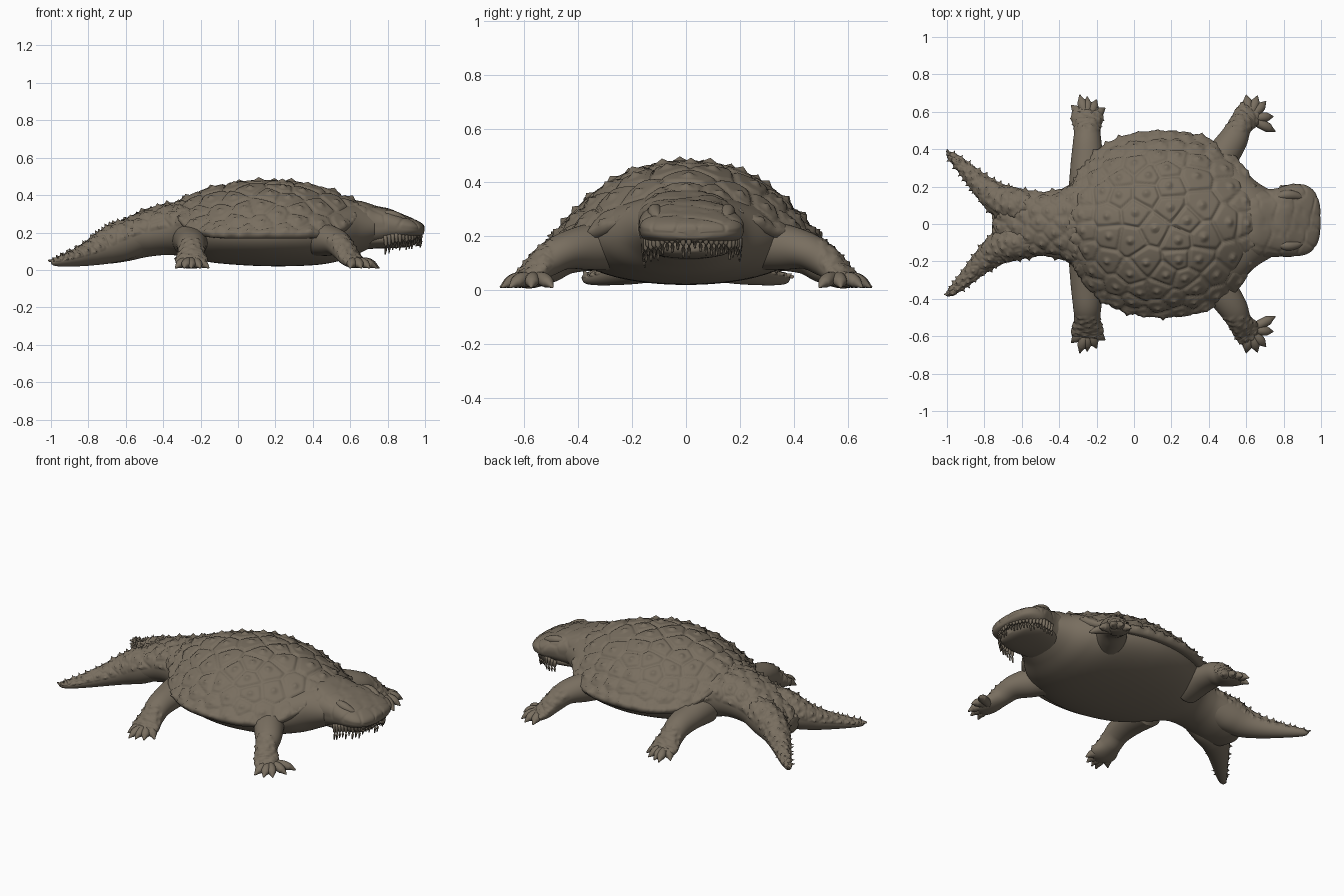
import bpy, bmesh, math, random
from mathutils import Vector, kdtree

if "Cube" in bpy.data.objects:
    bpy.data.objects.remove(bpy.data.objects["Cube"])

random.seed(4)
hide = bpy.data.materials.new("brown_hide")
hide.diffuse_color = (0.19, 0.157, 0.116, 1)
hide.use_nodes = True
hide.node_tree.nodes["Principled BSDF"].inputs["Base Color"].default_value = hide.diffuse_color


def make_object(name, bm):
    bmesh.ops.recalc_face_normals(bm, faces=bm.faces[:])
    mesh = bpy.data.meshes.new(name)
    bm.to_mesh(mesh)
    bm.free()
    mesh.materials.append(hide)
    for p in mesh.polygons:
        p.use_smooth = True
    obj = bpy.data.objects.new(name, mesh)
    bpy.context.collection.objects.link(obj)
    return obj


def spline(pts, steps):
    """Catmull-Rom through points with any number of components."""
    out, n = [], len(pts) - 1
    for i in range(steps + 1):
        u = i / steps * n
        k = min(int(u), n - 1)
        t = u - k
        a, b, c, d = (pts[max(0, min(n, k + j))] for j in (-1, 0, 1, 2))
        out.append([0.5 * (2 * q + (r - p) * t + (2 * p - 5 * q + 4 * r - s) * t * t
                           + (3 * q - p - 3 * r + s) * t ** 3) for p, q, r, s in zip(a, b, c, d)])
    return out


def loft(bm, pts, seg=24, steps=40, e=2.0, upright=False):
    """Skin superelliptic rings along (x, y, z, half width, half height) points."""
    path = spline(pts, steps)
    rings = []
    for i, (x, y, z, w, h) in enumerate(path):
        a, b = path[max(i - 1, 0)], path[min(i + 1, steps)]
        t = Vector((1, 0, 0)) if upright else (Vector(b[:3]) - Vector(a[:3])).normalized()
        side = t.cross(Vector((0, 0, 1)))
        side = side.normalized() if side.length > 0.02 else Vector((0, 1, 0))
        up = side.cross(t)
        ring = []
        for k in range(seg):
            c, s = math.cos(2 * math.pi * k / seg), math.sin(2 * math.pi * k / seg)
            c = math.copysign(abs(c) ** (2 / e), c)
            s = math.copysign(abs(s) ** (2 / e), s)
            ring.append(bm.verts.new(Vector((x, y, z)) + side * c * max(w, .003) + up * s * max(h, .003)))
        rings.append(ring)
    for r0, r1 in zip(rings, rings[1:]):
        for k in range(seg):
            bm.faces.new((r0[k], r0[k - 1], r1[k - 1], r1[k]))
    bm.faces.new(rings[0])
    bm.faces.new(rings[-1])


def plates(obj, spacing, height, spike, mask):
    """Raise irregular scales, parted by grooves and tipped by knobs."""
    verts = obj.data.vertices
    normals = [v.normal.copy() for v in verts]
    chosen = [v.index for v in verts if mask(v.co, normals[v.index])]
    order = chosen[:]
    random.shuffle(order)
    seeds = []
    for i in order:
        co = verts[i].co
        gap = spacing(co) ** 2
        if all((co - s).length_squared > gap for s in seeds):
            seeds.append(co.copy())
    kd = kdtree.KDTree(len(seeds))
    for i, s in enumerate(seeds):
        kd.insert(s, i)
    kd.balance()
    for i in chosen:
        co = verts[i].co
        gap = spacing(co)
        near = kd.find_n(co, 2)
        d1, d2 = near[0][2], near[1][2]
        lift = height * (min((d2 - d1) / gap / 0.25, 1) - 0.5)
        lift += spike * max(0, 1 - d1 / (0.24 * gap))
        verts[i].co = co + normals[i] * lift


# Domed shell: polar grid over a superelliptic outline, with a turned-under lip
bm = bmesh.new()
N, R = 220, 75
rings = []
profile = [(i / R, 0) for i in range(1, R + 1)] + [(1.0, -.012), (.985, -.026), (.95, -.028), (.85, -.01)]
for r, drop in profile:
    ring = []
    for k in range(N):
        a = 2 * math.pi * k / N
        c, s = math.cos(a), math.sin(a)
        edge = (abs(c) ** 2.3 + abs(s) ** 2.3) ** (-1 / 2.3)
        rim = .195 + .15 * abs(c) ** 6
        z = rim + (.475 - rim) * (1 - min(r, 1) ** 2.3) if drop == 0 else rim + drop
        ring.append(bm.verts.new((.155 + .51 * edge * r * c, .495 * edge * r * s, z)))
    rings.append(ring)
for r0, r1 in zip(rings, rings[1:]):
    for k in range(N):
        bm.faces.new((r0[k], r0[k - 1], r1[k - 1], r1[k]))
bm.faces.new(rings[0])
bm.faces.new(rings[-1])
shell = make_object("shell", bm)


def shell_gap(co):
    r = min(1, math.hypot((co.x - .155) / .52, co.y / .5))
    return .115 - .045 * r ** 2 + .02 * (co.x > .35)


plates(shell, shell_gap, .013, .016, lambda co, n: n.z > 0.05)

# Body with belly, neck root and tail root
bm = bmesh.new()
loft(bm, [(x, 0, (b + t) / 2, w, (t - b) / 2) for x, w, b, t in (
    (-.755, .06, .06, .15), (-.70, .15, .035, .21), (-.60, .18, .045, .27), (-.48, .17, .07, .325),
    (-.36, .20, .08, .355), (-.25, .30, .06, .36), (-.10, .40, .035, .36), (.15, .45, .02, .36),
    (.40, .41, .025, .36), (.55, .32, .05, .36), (.65, .23, .09, .36), (.73, .18, .13, .33))],
    96, 160, 2.1, True)
body = make_object("body", bm)
plates(body, lambda co: .065, .010, .016, lambda co, n: co.x < -.3 and n.z > .15)

# Head, upper part, slightly turned and blunt
bm = bmesh.new()
loft(bm, [(x, y, (b + t) / 2, w, (t - b) / 2) for x, y, w, b, t in (
    (.58, 0, .17, .12, .37), (.66, 0, .185, .12, .365), (.74, .005, .18, .13, .34),
    (.81, .015, .188, .145, .325), (.87, .022, .193, .155, .30), (.93, .022, .178, .17, .275),
    (.97, .022, .14, .18, .255), (.99, .022, .085, .19, .24), (.995, .022, .03, .2, .225))],
    72, 90, 2.5, True)
head = make_object("head", bm)
plates(head, lambda co: .075, .005, 0, lambda co, n: n.z > 0 and co.x > .62)

# Lower jaw, set back under the lip
bm = bmesh.new()
loft(bm, [(.66, 0, .17, .13, .06), (.76, .01, .165, .155, .05), (.85, .02, .16, .155, .042),
          (.92, .02, .16, .125, .035), (.95, .02, .165, .06, .025), (.955, .02, .165, .01, .01)],
     32, 40, 2.2, True)
make_object("lower_jaw", bm)

# Fringe of teeth around the upper lip
bm = bmesh.new()
for i in range(30):
    a = math.radians(-100 + 200 * i / 29)
    x, y = .815 + .16 * math.cos(a), .022 + .178 * math.sin(a)
    z = .17 + .035 * math.cos(a)
    tip = z - random.uniform(.05, .085)
    loft(bm, [(x, y, z + .02, .011, .011), (x + .004, y, (z + tip) / 2, .009, .009),
              (x, y, tip, .002, .002)], 7, 5)
make_object("teeth", bm)

# Brow ridges
bm = bmesh.new()
for s in (1, -1):
    loft(bm, [(.75, .02 + s * .12, .295, .01, .01), (.81, .02 + s * .135, .295, .026, .026),
              (.87, .02 + s * .13, .275, .022, .022), (.92, .02 + s * .11, .25, .005, .005)], 14, 20)
make_object("brow_ridges", bm)

# Limb paths on the +y side, with toe tips
front_path = [(.40, .25, .165, .09, .09), (.47, .36, .16, .088, .085), (.53, .45, .145, .078, .068),
              (.565, .52, .105, .064, .058), (.60, .57, .06, .07, .042), (.63, .61, .035, .062, .027),
              (.645, .63, .025, .03, .012)]
front_toes = [(.60, .69), (.66, .685), (.705, .655), (.745, .575), (.755, .495)]
hind_path = [(-.25, .18, .16, .10, .10), (-.25, .33, .15, .088, .078), (-.25, .44, .13, .076, .07),
             (-.25, .51, .085, .07, .06), (-.25, .57, .048, .085, .042), (-.25, .61, .032, .07, .026),
             (-.25, .63, .025, .03, .012)]
hind_toes = [(-.335, .635), (-.29, .69), (-.25, .68), (-.20, .665), (-.155, .62)]
tail_path = [(-.50, .07, .19, .09, .09), (-.62, .095, .155, .095, .105), (-.71, .125, .12, .088, .09),
             (-.79, .185, .088, .066, .066), (-.87, .262, .063, .046, .045),
             (-.945, .335, .046, .03, .028), (-.985, .37, .042, .018, .018), (-.998, .382, .042, .004, .004)]

for side, s in (("left", 1), ("right", -1)):
    def flip(pts):
        return [(p[0], s * p[1], *p[2:]) for p in pts]

    for name, path, toes, palm in (("front_leg", front_path, front_toes, (.62, .565)),
                                   ("hind_leg", hind_path, hind_toes, (-.25, .55))):
        bm = bmesh.new()
        loft(bm, flip(path), 40, 80)
        leg = make_object(f"{name}_{side}", bm)
        plates(leg, lambda co: .034, .006, .008, lambda co, n: abs(co.y) > .5 and n.z > .1)

        # Toes with tapering claws
        bm = bmesh.new()
        px, py = palm
        for x, y in toes:
            dx, dy = x - px, y - py
            loft(bm, flip([(px + dx * f, py + dy * f, z, w, h) for f, z, w, h in (
                (.1, .045, .024, .024), (.5, .04, .026, .026), (.72, .03, .025, .022),
                (.82, .024, .017, .016), (1, .01, .003, .003))]), 14, 20)
        make_object(f"{name}_toes_{side}", bm)

    # One branch of the forked tail, knobbed on top
    bm = bmesh.new()
    loft(bm, flip(tail_path), 64, 130)
    tail = make_object(f"tail_fork_{side}", bm)
    plates(tail, lambda co: .042 if co.x > -.85 else .03, .006, .016,
           lambda co, n: n.z > .1 and co.x < -.56)
